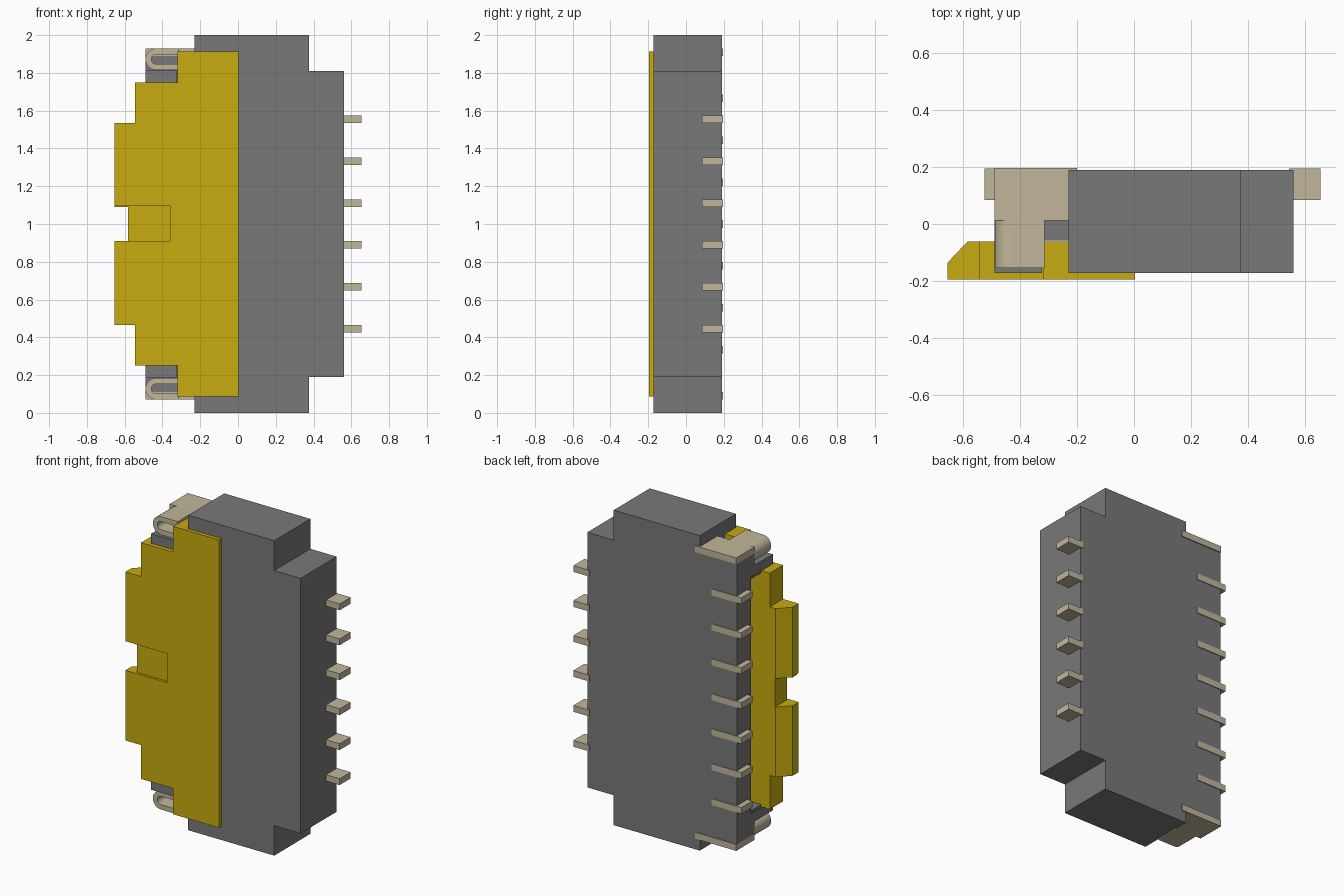
import bpy, bmesh, math

if "Cube" in bpy.data.objects:
    bpy.data.objects.remove(bpy.data.objects["Cube"])

def material(name, rgb):
    m = bpy.data.materials.new(name)
    m.diffuse_color = (*rgb, 1)
    m.use_nodes = True
    m.node_tree.nodes["Principled BSDF"].inputs["Base Color"].default_value = m.diffuse_color
    return m

GREY = material("grey_plastic", (0.19, 0.19, 0.19))
GOLD = material("yellow_plastic", (0.58, 0.41, 0.005))
TIN = material("tinned_metal", (0.54, 0.47, 0.33))

def prism(name, pts, a, b, mat=None, axis='y'):
    """Extrude an (x, z) outline along y, or an (x, y) outline along z."""
    bm = bmesh.new()
    place = (lambda p, t: (p[0], t, p[1])) if axis == 'y' else (lambda p, t: (p[0], p[1], t))
    lo = [bm.verts.new(place(p, a)) for p in pts]
    hi = [bm.verts.new(place(p, b)) for p in pts]
    bm.faces.new(lo)
    bm.faces.new(hi[::-1])
    for i in range(len(pts)):
        j = (i + 1) % len(pts)
        bm.faces.new((lo[i], hi[i], hi[j], lo[j]))
    bmesh.ops.recalc_face_normals(bm, faces=bm.faces)
    me = bpy.data.meshes.new(name)
    bm.to_mesh(me)
    bm.free()
    ob = bpy.data.objects.new(name, me)
    bpy.context.collection.objects.link(ob)
    if mat:
        me.materials.append(mat)
    return ob

def box(name, x0, x1, y0, y1, z0, z1, mat=None):
    return prism(name, [(x0, z0), (x1, z0), (x1, z1), (x0, z1)], y0, y1, mat)

def boolean(ob, other, op='DIFFERENCE'):
    m = ob.modifiers.new("bool", 'BOOLEAN')
    m.operation, m.object, m.solver = op, other, 'EXACT'
    bpy.context.view_layer.objects.active = ob
    bpy.ops.object.modifier_apply(modifier=m.name)
    bpy.data.objects.remove(other)

def mirrored(half):
    """Complete an outline that is symmetric about z = 1."""
    return half + [(x, 2 - z) for x, z in reversed(half)]

# Housing: main block, with an opening for the flap and the cable slot
body = prism("housing", mirrored([(-0.23, 0), (0.375, 0), (0.375, 0.19), (0.56, 0.19)]),
             -0.172, 0.19, GREY)
boolean(body, box("flap_opening", -0.4, 0.0, -0.4, -0.06, 0.088, 1.912))
boolean(body, box("cable_slot", -0.4, 0.0, -0.1, 0.05, 0.25, 1.75))

# Lower jaw and end walls of the housing
box("lower_jaw", -0.49, -0.23, 0.05, 0.19, 0.11, 1.89, GREY)

# Hinged flap with recessed centre notch and chamfered lips
flap = prism("flap", mirrored([(0.003, 0.086), (-0.32, 0.086), (-0.32, 0.25), (-0.545, 0.25),
                               (-0.545, 0.465), (-0.655, 0.465), (-0.655, 0.91),
                               (-0.583, 0.91)])[::-1], -0.195, -0.062, GOLD)
boolean(flap, box("recess", -0.7, -0.36, -0.3, -0.18, 0.91, 1.095))
boolean(flap, prism("chamfer", [(-0.555, -0.03), (-0.683, -0.165), (-0.8, -0.03)],
                    0.3, 1.7, axis='z'))

# U-shaped spring outline, open towards +x
cx, cz, ro, ri, n = -0.4325, 1.8725, 0.0575, 0.026, 12
arc = lambda r: [(cx + r * math.cos(math.pi * (0.5 + i / n)),
                  cz + r * math.sin(math.pi * (0.5 + i / n))) for i in range(n + 1)]
hook = [(-0.315, cz + ro)] + arc(ro) + [(-0.315, cz - ro), (-0.315, cz - ri)] \
    + arc(ri)[::-1] + [(-0.315, cz + ri)]

for side, f in (("top", lambda z: z), ("bottom", lambda z: 2 - z)):
    # End wall: thin front rib and wider rear shoulder
    box(side + "_end_wall", -0.49, -0.323, -0.172, 0.06, f(1.752), f(1.813), GREY)
    box(side + "_end_rib", -0.485, -0.323, -0.165, 0.06, f(1.735), f(1.79), GREY)
    box(side + "_shoulder", -0.49, -0.23, 0.012, 0.06, f(1.752), f(1.89), GREY)
    box(side + "_corner_block", -0.323, -0.23, -0.058, 0.03, f(1.752), f(1.813), GREY)
    # Retaining spring and its solder plate
    spring = prism(side + "_spring", [(x, f(z)) for x, z in hook], -0.155, 0.012, TIN)
    bpy.ops.object.select_all(action='DESELECT')
    spring.select_set(True)
    bpy.context.view_layer.objects.active = spring
    bpy.ops.object.shade_smooth_by_angle(angle=math.radians(30))
    box(side + "_solder_plate", -0.49, -0.2, 0.012, 0.196, f(1.89), f(1.93), TIN)

# Solder pins: six on the right, seven staggered on the left
PITCH, T = 0.222, 0.02
for i in range(6):
    z = 1 + (i - 2.5) * PITCH
    box(f"right_pin_{i}", 0.545, 0.655, 0.085, 0.195, z - T, z + T, TIN)
for i in range(7):
    z = 1 + (i - 3) * PITCH
    prism(f"left_pin_{i}", [(-0.525, 0.085), (-0.48, 0.085), (-0.48, 0.15), (-0.315, 0.15),
                            (-0.315, 0.195), (-0.525, 0.195)], z - T, z + T, TIN, axis='z')
